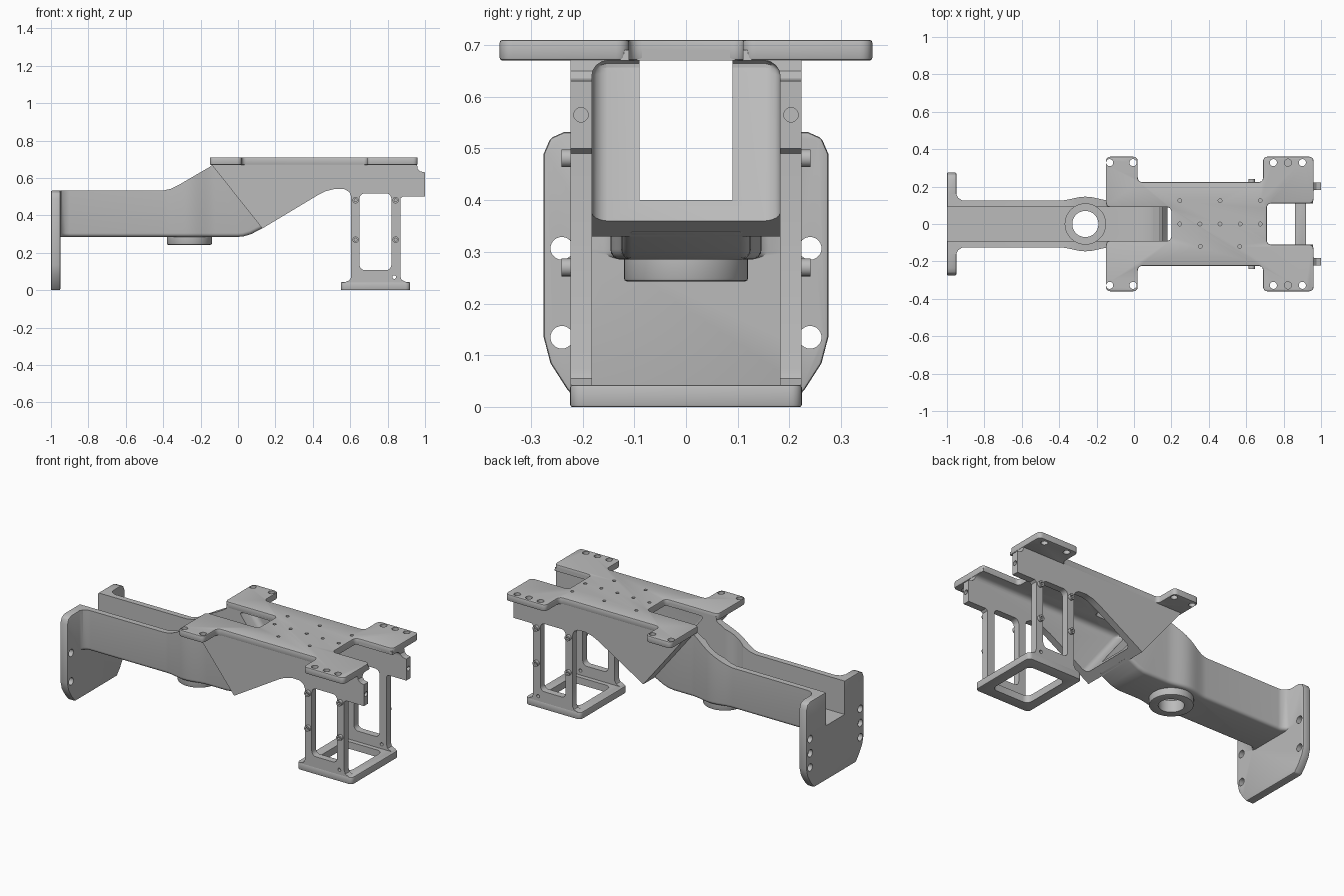
import bpy, bmesh, math
from mathutils import Vector

if "Cube" in bpy.data.objects:
    bpy.data.objects.remove(bpy.data.objects["Cube"])

grey = bpy.data.materials.new("machined_grey")
grey.use_nodes = True
grey.diffuse_color = (0.5, 0.5, 0.5, 1)
grey.node_tree.nodes["Principled BSDF"].inputs["Base Color"].default_value = (0.5, 0.5, 0.5, 1)


def rounded(pts, r, n=5):
    """Round every corner of a closed outline."""
    out = []
    for i, p in enumerate(pts):
        p = Vector(p)
        a, b = Vector(pts[i - 1]) - p, Vector(pts[(i + 1) % len(pts)]) - p
        d = min(r, a.length * 0.45, b.length * 0.45)
        if abs(a.normalized().dot(b.normalized())) > 0.999:
            out.append(p)
            continue
        s, e = p + a.normalized() * d, p + b.normalized() * d
        for k in range(n + 1):
            t = k / n
            w = 2 * t * (1 - t) * 0.83
            q = s * (1 - t) ** 2 + p * w + e * t * t
            out.append(q / ((1 - t) ** 2 + w + t * t))
    return out


def rect(u0, u1, v0, v1):
    return [(u0, v0), (u1, v0), (u1, v1), (u0, v1)]


def mirrored(half):
    """Complete an outline by reflecting its second coordinate."""
    return half + [(u, -v) for u, v in reversed(half) if abs(v) > 1e-6]


def prism(name, pts, axis, lo, hi):
    """Extrude a 2D outline along an axis."""
    place = {"x": lambda u, v, w: (w, u, v),
             "y": lambda u, v, w: (u, w, v),
             "z": lambda u, v, w: (u, v, w)}[axis]
    bm = bmesh.new()
    rings = [[bm.verts.new(place(p[0], p[1], w)) for p in pts] for w in (lo, hi)]
    bm.faces.new(rings[0])
    bm.faces.new(rings[1])
    for i in range(len(pts)):
        j = (i + 1) % len(pts)
        bm.faces.new((rings[0][i], rings[0][j], rings[1][j], rings[1][i]))
    bmesh.ops.recalc_face_normals(bm, faces=bm.faces)
    me = bpy.data.meshes.new(name)
    bm.to_mesh(me)
    bm.free()
    me.materials.append(grey)
    ob = bpy.data.objects.new(name, me)
    bpy.context.collection.objects.link(ob)
    return ob


def rod(name, u, v, r, axis, lo, hi, n=32):
    ring = [(u + r * math.cos(math.tau * k / n), v + r * math.sin(math.tau * k / n)) for k in range(n)]
    return prism(name, ring, axis, lo, hi)


def bake(ob):
    """Replace the mesh by its modified result."""
    bpy.context.view_layer.update()
    me = bpy.data.meshes.new_from_object(ob.evaluated_get(bpy.context.evaluated_depsgraph_get()))
    ob.modifiers.clear()
    ob.data = me


def combine(ob, tool, op="DIFFERENCE"):
    m = ob.modifiers.new("combine", "BOOLEAN")
    m.operation, m.solver, m.object = op, "EXACT", tool
    bake(ob)
    bpy.data.objects.remove(tool)


def soften(ob, width, segments=2):
    m = ob.modifiers.new("soften", "BEVEL")
    m.width, m.segments, m.limit_method, m.angle_limit = width, segments, "ANGLE", math.radians(40)
    bake(ob)


def slot():
    """Long open slot shared by the arm, the end wall and the top plate."""
    return prism("slot_cutter", [(-1.1, 0.33), (0, 0.33), (0.08, 0.35), (0.14, 0.4), (0.2, 0.4),
                                 (0.2, 0.8), (-1.1, 0.8)], "y", -0.09, 0.09)


# Arm: side profile limited by a plan outline that swells around the boss
side = [(-0.99, 0.285), (0, 0.285), (0.03, 0.288), (0.07, 0.3), (0.145, 0.338), (-0.12, 0.685), (-0.15, 0.66),
        (-0.32, 0.561), (-0.36, 0.542), (-0.4, 0.533), (-0.99, 0.532)]
arm = prism("channel_arm", side, "y", -0.2, 0.2)
plan = [(-1.1, 0.16), (-0.95, 0.16), (-0.94, 0.14), (-0.92, 0.127), (-0.9, 0.125)]
plan += [(-0.26 + 0.14 * t, 0.125 + 0.0105 * (1 + math.cos(math.pi * t)))
         for t in [k / 8 for k in range(-8, 9)]] + [(0.3, 0.125)]
combine(arm, prism("plan_cutter", mirrored(plan), "z", 0.1, 0.9), "INTERSECT")

# Round the lower edges of the arm
bm = bmesh.new()
bm.from_mesh(arm.data)
lower = []
for e in bm.edges:
    if len(e.link_faces) == 2:
        nz = sorted(f.normal.z for f in e.link_faces)
        if nz[0] < -0.8 and abs(nz[1]) < 0.1:
            lower.append(e)
bmesh.ops.bevel(bm, geom=lower, offset=0.02, segments=4, profile=0.5, affect="EDGES", clamp_overlap=True)
bm.to_mesh(arm.data)
bm.free()

# Mounting flange at the arm's end
half = [(0, 0), (0.2, 0), (0.23, 0.035), (0.262, 0.085), (0.275, 0.135), (0.275, 0.49),
        (0.262, 0.52), (0.235, 0.532), (0, 0.532)]
outline = half + [(-y, z) for y, z in reversed(half) if y > 0]
flange = prism("flange", outline, "x", -1, -0.95)
soften(flange, 0.006)
combine(arm, flange, "UNION")

# Boss under the arm with its stepped bore
boss = rod("boss", -0.26, 0, 0.12, "z", 0.243, 0.31, 48)
soften(boss, 0.006)
combine(arm, boss, "UNION")
combine(arm, slot())
combine(arm, rod("bore", -0.26, 0, 0.07, "z", 0.1, 0.5, 48))
combine(arm, rod("counterbore", -0.26, 0, 0.108, "z", 0.315, 0.9, 48))
for y in (-0.24, 0.24):
    for z, depth in ((0.135, -0.9), (0.221, -0.975), (0.307, -0.9)):
        combine(arm, rod("flange_hole", y, z, 0.022, "x", -1.1, depth, 24))

# Bracket body: two side walls with legs, joined by a sloping end wall
wall = [(-0.14, 0.67), (0.13, 0.33), (0.43, 0.51), (0.47, 0.53), (0.52, 0.542), (0.57, 0.54), (0.595, 0.525),
        (0.605, 0.5), (0.605, 0.07), (0.595, 0.052), (0.57, 0.043), (0.57, 0.03), (0.9, 0.03), (0.9, 0.043),
        (0.875, 0.055), (0.868, 0.075), (0.868, 0.49), (0.88, 0.5), (1, 0.5), (1, 0.63), (0.975, 0.635),
        (0.96, 0.65), (0.955, 0.69), (-0.14, 0.69)]
body = prism("bracket_walls", wall, "y", -0.223, 0.223)
hollow = prism("hollow", [(-0.057, 0.67), (0.49, -0.046), (1.3, -0.046), (1.3, 0.67)], "y", -0.182, 0.182)
soften(hollow, 0.03, 4)
combine(body, hollow)
combine(body, slot())
combine(body, prism("end_notch", rect(0.71, 1.2, -0.11, 0.11), "z", 0.6, 0.9))
combine(body, prism("leg_window", rounded(rect(0.65, 0.82, 0.107, 0.518), 0.03), "y", -0.5, 0.5))
combine(body, rod("leg_hole", 0.835, 0.07, 0.01, "y", -0.5, 0.5, 16))
for y in (-0.203, 0.203):
    combine(body, rod("wing_hole", y, 0.565, 0.014, "x", 0.97, 1.1, 20))

# Top plate with four tabs and drilled holes
plate_half = [(0.2, 0), (0.2, 0.09), (-0.15, 0.09), (-0.15, 0.36), (0.02, 0.36), (0.02, 0.224),
              (0.69, 0.224), (0.69, 0.36), (0.96, 0.36), (0.96, 0.11), (0.71, 0.11), (0.71, 0)]
plate = prism("top_plate", rounded(mirrored(plate_half), 0.025), "z", 0.67, 0.71)
soften(plate, 0.005)
for s in (-1, 1):
    for x, low in ((-0.13, 0.6), (-0.005, 0.6), (0.745, 0.6), (0.823, 0.69), (0.9, 0.6)):
        combine(plate, rod("tab_hole", x, s * 0.328, 0.019, "z", low, 0.8, 24))
grid = [(0.245, 0.125), (0.46, 0.125), (0.675, 0.125), (0.355, -0.12), (0.565, -0.12)]
grid += [(0.245 + 0.1075 * k, 0) for k in range(5)]
for x, y in grid:
    combine(plate, rod("plate_hole", x, y, 0.01, "z", 0.695, 0.8, 16))

# Foot frame under the legs
foot = prism("foot_frame", rounded(rect(0.55, 0.92, -0.224, 0.224), 0.025), "z", 0, 0.043)
soften(foot, 0.005)
combine(foot, prism("foot_opening", rounded(rect(0.61, 0.86, -0.155, 0.155), 0.035), "z", -0.1, 0.1))

# Fastener bushes on the outside of the legs
bushes = []
for side_name, s in (("left", 1), ("right", -1)):
    for x in (0.629, 0.843):
        for z in (0.27, 0.481):
            lo, hi = sorted((s * 0.21, s * 0.241))
            bush = rod("leg_bush_" + side_name, x, z, 0.017, "y", lo, hi, 24)
            lo, hi = sorted((s * 0.225, s * 0.3))
            combine(bush, rod("bush_hole", x, z, 0.008, "y", lo, hi, 12))
            bushes.append(bush)

# Smooth the round surfaces while keeping corners crisp
bpy.ops.object.select_all(action="DESELECT")
for ob in [arm, body, plate, foot] + bushes:
    ob.select_set(True)
bpy.context.view_layer.objects.active = arm
bpy.ops.object.shade_smooth_by_angle(angle=math.radians(30))
